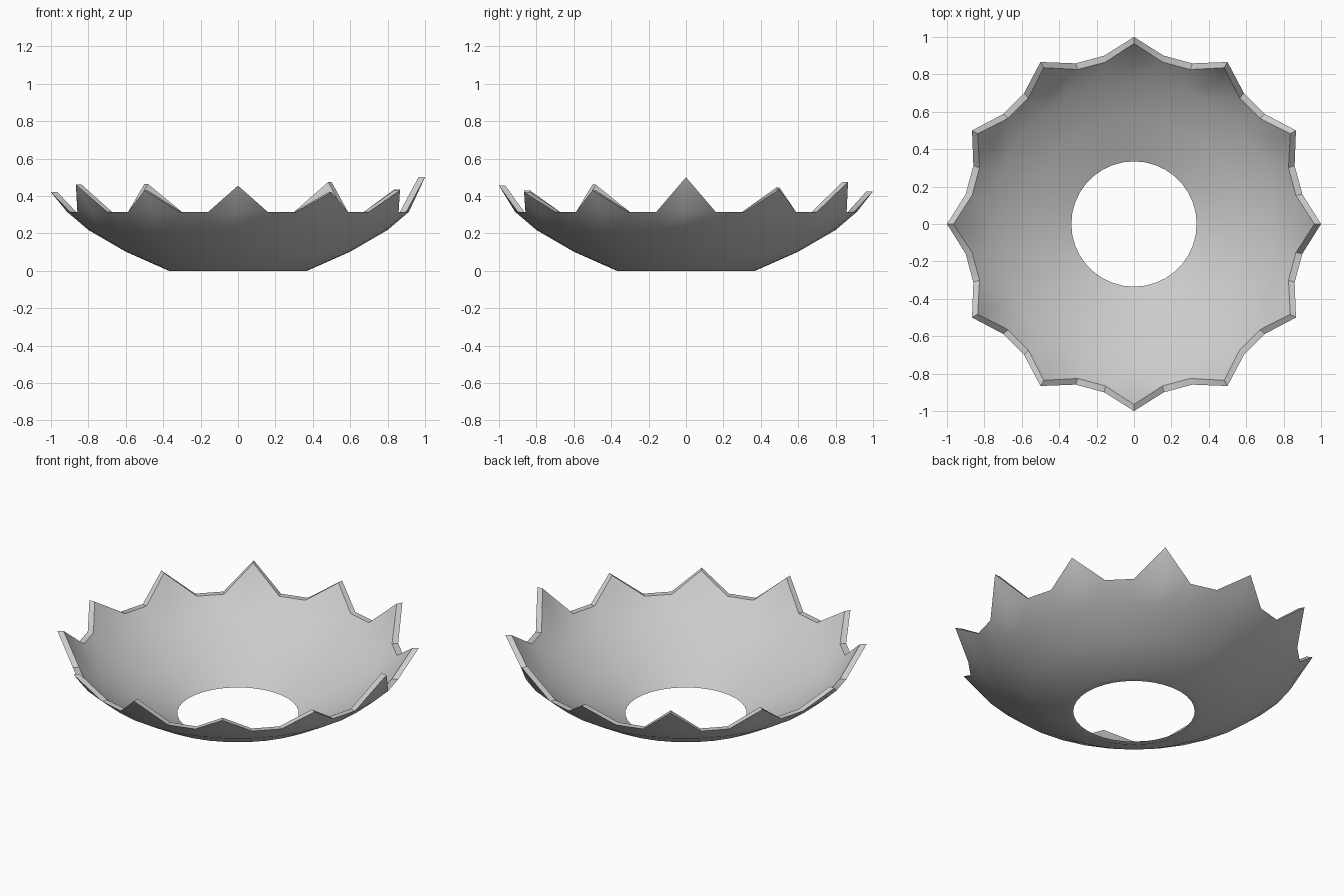
import bpy, bmesh
from math import sin, cos, radians

if "Cube" in bpy.data.objects:
    bpy.data.objects.remove(bpy.data.objects["Cube"])

N = 36
# wall profile (outer radius, height); inner wall is shifted inwards
PROFILE = [(0.37, 0.0), (0.60, 0.102), (0.80, 0.218), (0.914, 0.315)]
WALL = 0.035
# tip heights of the twelve teeth, counter-clockwise from +x
TIPS = [0.50, 0.435, 0.475, 0.425, 0.465, 0.445,
        0.42, 0.46, 0.43, 0.455, 0.42, 0.43]

bm = bmesh.new()


def vert(r, deg, z):
    return bm.verts.new((r * cos(radians(deg)), r * sin(radians(deg)), z))


def skin(offset, flip):
    """One wall surface with teeth; returns its bottom ring and rim outline."""
    def face(*vs):
        bm.faces.new(vs[::-1] if flip else vs).smooth = True

    rings = [[vert(r - offset, i * 360 / N, z) for i in range(N)] for r, z in PROFILE]
    for low, high in zip(rings, rings[1:]):
        for i in range(N):
            j = (i + 1) % N
            face(low[i], low[j], high[j], high[i])
    top = rings[-1]
    rim = []
    for k, z in enumerate(TIPS):
        i = 3 * k
        tip = vert(1.0 - offset, 30 * k, z)
        face(top[i - 1], top[i], tip)
        face(top[i], top[i + 1], tip)
        rim += [top[i - 1], tip, top[i + 1]]
    return rings[0], rim


outer_base, outer_rim = skin(0, False)
inner_base, inner_rim = skin(WALL, True)

# flat bands closing the toothed rim and the hole in the base
for a, b in ((outer_rim, inner_rim), (inner_base, outer_base)):
    for i in range(len(a)):
        j = (i + 1) % len(a)
        bm.faces.new((a[i], a[j], b[j], b[i]))

bmesh.ops.recalc_face_normals(bm, faces=bm.faces)
mesh = bpy.data.meshes.new("toothed_bowl")
bm.to_mesh(mesh)
bm.free()
bowl = bpy.data.objects.new("toothed_bowl", mesh)
bpy.context.collection.objects.link(bowl)
bpy.context.view_layer.objects.active = bowl
bowl.select_set(True)
bpy.ops.object.shade_smooth_by_angle(angle=radians(35))
